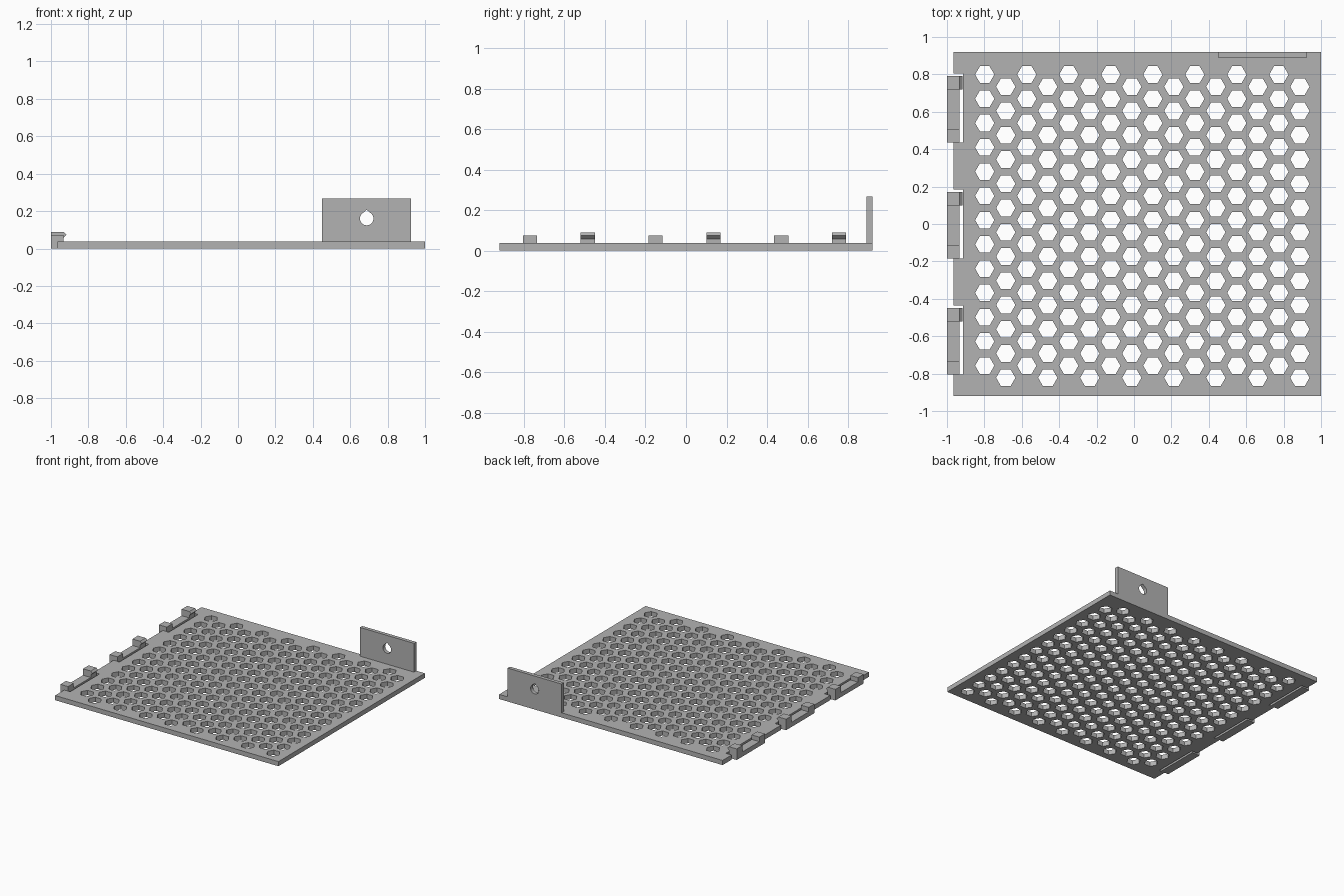
import bpy
import math
from mathutils import Vector

cube = bpy.data.objects.get("Cube")
if cube:
    bpy.data.objects.remove(cube, do_unlink=True)

grey = bpy.data.materials.new("plain grey")
grey.use_nodes = True
GREY = (0.45, 0.45, 0.45, 1)
grey.diffuse_color = GREY
grey.node_tree.nodes["Principled BSDF"].inputs["Base Color"].default_value = GREY

THICK = 0.037
EDGE_X, HALF_Y = -0.966, 0.92
CLIP_X, ARM_X, SLOT_X = -1.0, -0.932, -0.915
CLIP_Y = [0.79, 0.17, -0.45]      # free end of each spring arm
ARM_LEN, BLOCK = 0.355, 0.07


def extrude(name, outlines, place, low, high):
    """Extrude flat outlines from low to high; place maps (u, v, depth) to a point."""
    verts, faces = [], []
    for outline in outlines:
        n, base = len(outline), len(verts)
        verts += [place(u, v, low) for u, v in outline]
        verts += [place(u, v, high) for u, v in outline]
        faces.append([base + i for i in reversed(range(n))])
        faces.append([base + n + i for i in range(n)])
        for i in range(n):
            j = (i + 1) % n
            faces.append([base + i, base + j, base + n + j, base + n + i])
    mesh = bpy.data.meshes.new(name)
    mesh.from_pydata(verts, [], faces)
    mesh.materials.append(grey)
    obj = bpy.data.objects.new(name, mesh)
    bpy.context.collection.objects.link(obj)
    return obj


def along_z(u, v, d):
    return Vector((u, v, d))


def along_y(u, v, d):
    return Vector((u, -d, v))


def cut(target, cutter):
    """Subtract the cutter, bake the result and drop the cutter."""
    cutter.hide_render = True
    mod = target.modifiers.new("cut", 'BOOLEAN')
    mod.operation, mod.solver, mod.object = 'DIFFERENCE', 'EXACT', cutter
    bpy.context.view_layer.objects.active = target
    bpy.ops.object.modifier_apply(modifier=mod.name)
    bpy.data.objects.remove(cutter, do_unlink=True)


def ring(cx, cy, r, n, start=0.0, sweep=math.tau):
    return [(cx + r * math.cos(start + sweep * i / n),
             cy + r * math.sin(start + sweep * i / n)) for i in range(n)]


# Plate outline with three slots, each holding a spring arm
outline = [(EDGE_X, -HALF_Y), (1, -HALF_Y), (1, HALF_Y), (EDGE_X, HALF_Y)]
for y in CLIP_Y:
    root, slot = y - ARM_LEN, y + 0.015
    outline += [(EDGE_X, slot), (SLOT_X, slot), (SLOT_X, root), (ARM_X, root),
                (ARM_X, y), (CLIP_X, y), (CLIP_X, root), (EDGE_X, root)]
outline.reverse()
outline.reverse()
plate = extrude("plate", [outline], along_z, 0, THICK)

# Staggered hexagonal vents
PITCH = 0.1297
hexes = []
for col in range(16):
    x = -0.798 + col * PITCH * math.sqrt(3) / 2
    top = 0.799 - (col % 2) * PITCH / 2
    hexes += [ring(x, top - row * PITCH, 0.0515, 6) for row in range(13)]
cut(plate, extrude("vent_cutter", hexes, along_z, -0.05, 0.1))

# Snap hook at the free end and a stop block at the root of each arm
hook = [(CLIP_X, THICK), (ARM_X, THICK), (ARM_X, 0.058), (-0.917, 0.073),
        (-0.932, 0.088), (CLIP_X, 0.088)]
block = [(CLIP_X, THICK), (ARM_X, THICK), (ARM_X, 0.073), (CLIP_X, 0.073)]
for i, y in enumerate(CLIP_Y, 1):
    extrude(f"snap_hook_{i}", [hook], along_y, -y, BLOCK - y)
    root = y - ARM_LEN
    extrude(f"stop_block_{i}", [block], along_y, -root - BLOCK, -root)

# Upright mounting tab with a teardrop screw hole
tab = extrude("mounting_tab", [[(0.45, THICK), (0.926, THICK), (0.926, 0.266), (0.45, 0.266)]],
              along_y, -HALF_Y, -0.891)
hole = ring(0.688, 0.16, 0.036, 24, math.radians(135), math.radians(270))
hole += [(0.688 + 0.036 * math.cos(math.pi / 4), 0.16 + 0.036 * math.sin(math.pi / 4)),
         (0.688, 0.207)]
cut(tab, extrude("hole_cutter", [hole], along_y, -1, -0.8))
